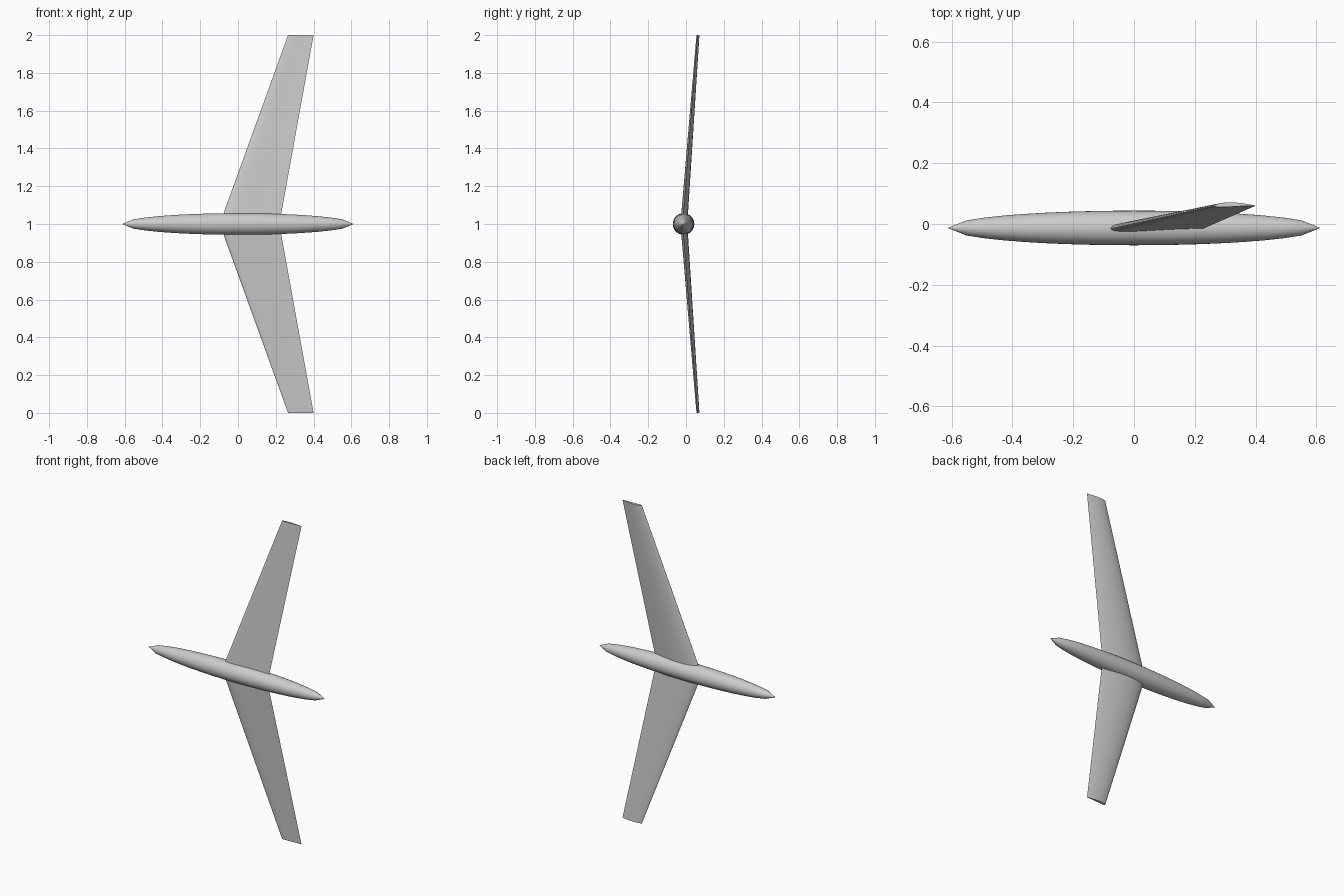
import bpy, bmesh, math

cube = bpy.data.objects.get("Cube")
if cube:
    bpy.data.objects.remove(cube, do_unlink=True)

grey = bpy.data.materials.new("light grey")
grey.use_nodes = True
colour = (0.6, 0.6, 0.6, 1)
grey.diffuse_color = colour
grey.node_tree.nodes["Principled BSDF"].inputs["Base Color"].default_value = colour


def loft(name, rings, angle):
    """Skin a list of closed rings and cap both ends."""
    bm = bmesh.new()
    loops = [[bm.verts.new(p) for p in ring] for ring in rings]
    for a, b in zip(loops, loops[1:]):
        for i in range(len(a)):
            j = (i + 1) % len(a)
            bm.faces.new((a[i], a[j], b[j], b[i]))
    bm.faces.new(loops[0])
    bm.faces.new(loops[-1])
    bmesh.ops.remove_doubles(bm, verts=bm.verts, dist=1e-5)
    bmesh.ops.recalc_face_normals(bm, faces=bm.faces)
    mesh = bpy.data.meshes.new(name)
    bm.to_mesh(mesh)
    bm.free()
    mesh.materials.append(grey)
    obj = bpy.data.objects.new(name, mesh)
    bpy.context.collection.objects.link(obj)
    bpy.ops.object.select_all(action='DESELECT')
    obj.select_set(True)
    bpy.context.view_layer.objects.active = obj
    bpy.ops.object.shade_smooth_by_angle(angle=math.radians(angle))
    return obj


# Fuselage: slim spindle with pointed ends
HALF, RADIUS, AXIS_Y, SIDES, STATIONS = 0.613, 0.057, -0.013, 32, 20
rings = []
for s in range(STATIONS + 1):
    t = 2 * s / STATIONS - 1
    r = max(RADIUS * math.sqrt(1 - t * t), 1e-4)
    rings.append([(HALF * t, AXIS_Y + r * math.cos(a), 1 + r * math.sin(a))
                  for a in (2 * math.pi * k / SIDES for k in range(SIDES))])
loft("fuselage", rings, 60)


# Wing: cambered aerofoil, swept, tapered and raised towards the tips
def aerofoil(lead, trail, y, z, lean, thickness=0.11, camber=0.03, n=14):
    def point(u, side):
        half = 5 * thickness * (0.2969 * math.sqrt(u) - 0.126 * u - 0.3516 * u**2
                                + 0.2843 * u**3 - 0.1036 * u**4)
        h = (4 * camber * u * (1 - u) + side * half) * (trail - lead)
        return (lead + u * (trail - lead), y + h, z + lean * h)
    us = [(1 - math.cos(math.pi * i / n)) / 2 for i in range(n + 1)]
    return ([point(u, 1) for u in us] +
            [point(u, -1) for u in reversed(us[1:-1])])


TIP = (0.265, 0.40, 0.06)
ROOT = (-0.097, 0.219, -0.019)
for name, side in (("upper_wing", 1), ("lower_wing", -1)):
    loft(name, [aerofoil(*ROOT, 1, 0),
                aerofoil(*TIP, 1 + side, -0.08 * side)], 40)
